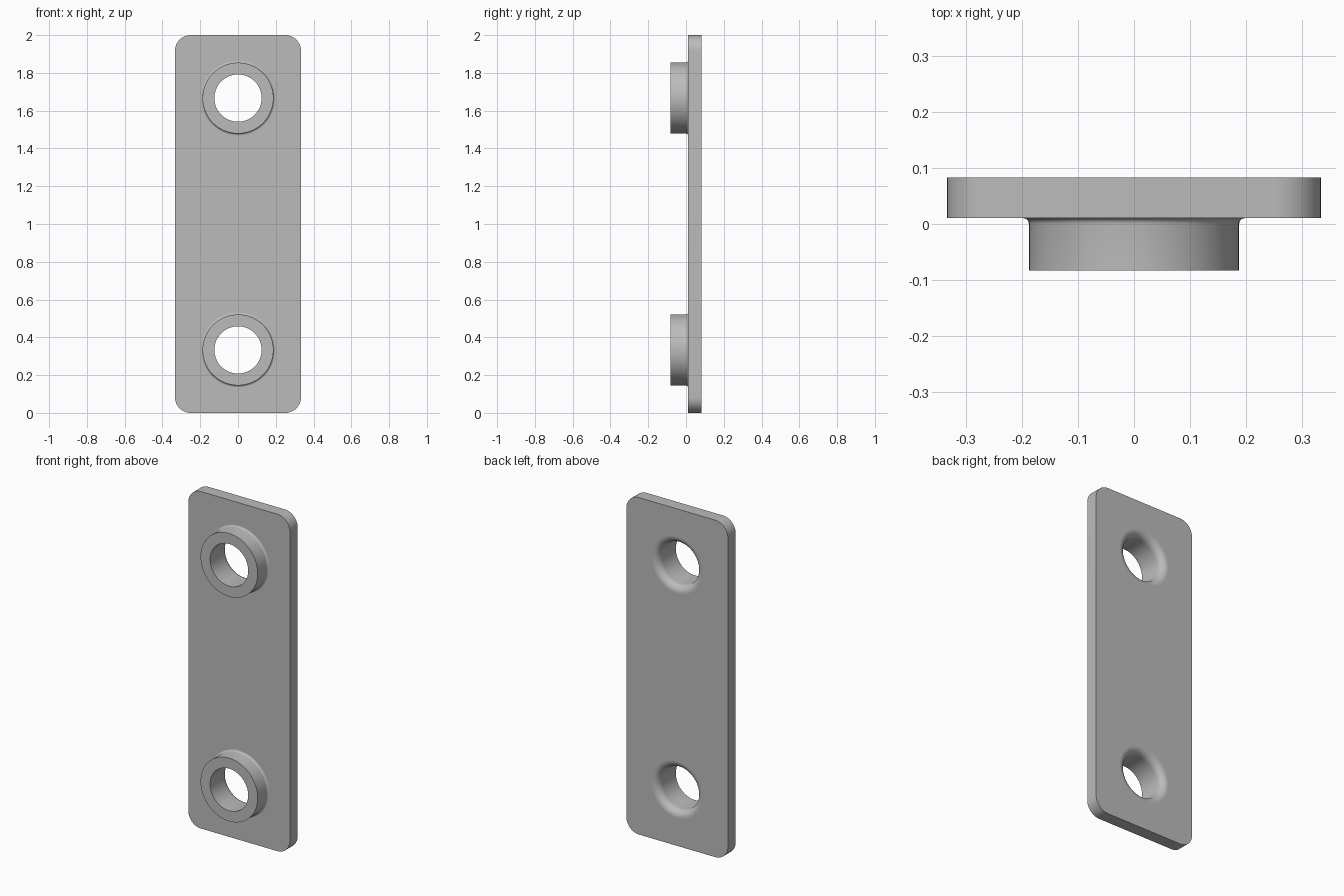
import bpy, bmesh
from math import sin, cos, pi, radians
from mathutils import Vector

default = bpy.data.objects.get("Cube")
if default:
    bpy.data.objects.remove(default)

# Main dimensions
HALF_W, HEIGHT, CORNER = 1 / 3, 2.0, 0.083
FRONT, BACK, TIP = 0.0104, 0.0833, -0.0833
HOLE, BOSS = 0.125, 0.1875
FILLET, FLARE = 0.0104, 0.0417
SEGMENTS = 96

steel = bpy.data.materials.new("plain_grey")
steel.use_nodes = True
grey = (0.5, 0.5, 0.5, 1)
steel.diffuse_color = grey
steel.node_tree.nodes["Principled BSDF"].inputs["Base Color"].default_value = grey


def arc(cx, cy, r, start, end, steps):
    """Points along an arc, angles in degrees."""
    angles = [radians(start + (end - start) * i / steps) for i in range(steps + 1)]
    return [(cx + r * cos(a), cy + r * sin(a)) for a in angles]


def loft(bm, loops):
    """Bridge closed loops of points; return the edges of the two end loops."""
    rings = [[bm.verts.new(p) for p in loop] for loop in loops]
    n = len(rings[0])
    for a, b in zip(rings, rings[1:]):
        for i in range(n):
            j = (i + 1) % n
            bm.faces.new((a[i], a[j], b[j], b[i]))
    return [[bm.edges.get((r[i], r[(i + 1) % n])) for i in range(n)]
            for r in (rings[0], rings[-1])]


bm = bmesh.new()

# Rounded rectangular rim of the plate
cx, cz = HALF_W - CORNER, HEIGHT / 2 - CORNER
outline = []
for k, (sx, sz) in enumerate([(1, 1), (-1, 1), (-1, -1), (1, -1)]):
    outline += arc(sx * cx, HEIGHT / 2 + sz * cz, CORNER, 90 * k, 90 * k + 90, 12)
front_edges, back_edges = loft(bm, [[(x, y, z) for x, z in outline] for y in (FRONT, BACK)])

# Bosses: filleted collar in front, bore, and rounded mouth at the back
profile = arc(BOSS + FILLET, FRONT - FILLET, FILLET, 90, 180, 5)
profile += [(BOSS, TIP), (HOLE, TIP)]
profile += arc(HOLE + FLARE, BACK - FLARE, FLARE, 180, 90, 10)
turns = [2 * pi * i / SEGMENTS for i in range(SEGMENTS)]
for z in (HEIGHT / 6, HEIGHT * 5 / 6):
    rings = [[(r * cos(t), y, z + r * sin(t)) for t in turns] for r, y in profile]
    near, far = loft(bm, rings)
    front_edges += near
    back_edges += far

# Flat front and back faces, pierced by the bosses
for edges, side in ((front_edges, -1), (back_edges, 1)):
    bmesh.ops.triangle_fill(bm, edges=edges, use_beauty=True, normal=Vector((0, side, 0)))
bmesh.ops.recalc_face_normals(bm, faces=bm.faces)

# Smooth the curved walls, keep flat faces and rims crisp
for face in bm.faces:
    face.smooth = abs(face.normal.y) < 0.9999
for edge in bm.edges:
    edge.smooth = edge.calc_face_angle(0) < radians(30)

mesh = bpy.data.meshes.new("mounting_plate")
bm.to_mesh(mesh)
bm.free()
mesh.materials.append(steel)
plate = bpy.data.objects.new("mounting_plate", mesh)
bpy.context.collection.objects.link(plate)
